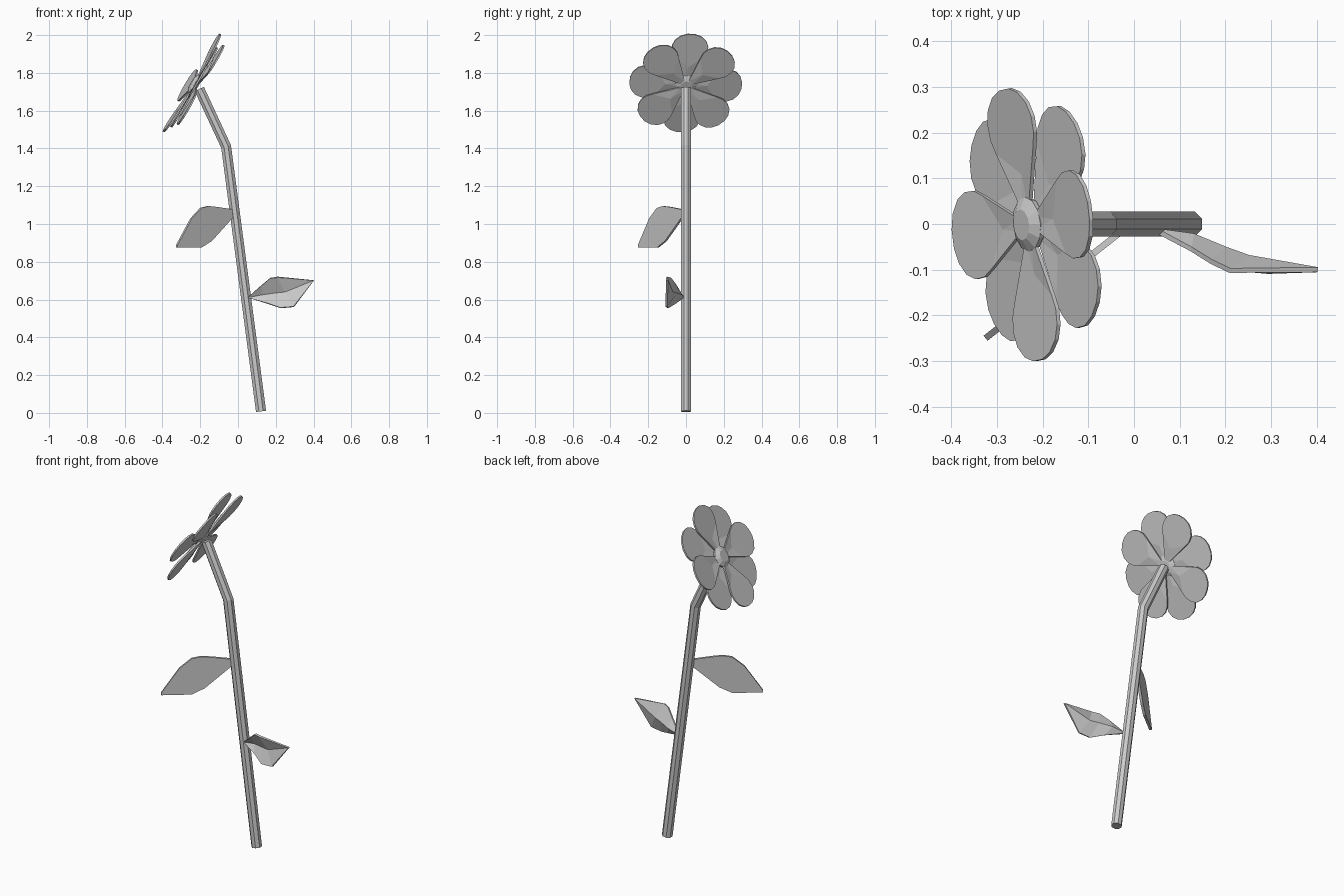
import bpy, bmesh, math
from mathutils import Vector, Matrix

if "Cube" in bpy.data.objects:
    bpy.data.objects.remove(bpy.data.objects["Cube"])


def make_object(name, verts, faces, thickness=0.0, matrix=None):
    bm = bmesh.new()
    vs = [bm.verts.new(v) for v in verts]
    for f in faces:
        bm.faces.new([vs[i] for i in f])
    bmesh.ops.recalc_face_normals(bm, faces=bm.faces)
    mesh = bpy.data.meshes.new(name)
    bm.to_mesh(mesh)
    bm.free()
    ob = bpy.data.objects.new(name, mesh)
    bpy.context.collection.objects.link(ob)
    if matrix:
        ob.matrix_world = matrix
    if thickness:
        mod = ob.modifiers.new("thickness", 'SOLIDIFY')
        mod.thickness = thickness
        mod.offset = 0
    return ob


def lathe_faces(rings, n):
    faces = [[r * n + i, r * n + (i + 1) % n, (r + 1) * n + (i + 1) % n, (r + 1) * n + i]
             for r in range(rings - 1) for i in range(n)]
    return faces + [list(range(n)), list(range((rings - 1) * n, rings * n))]


# Bent octagonal stem, each ring lying across the local direction
path = [Vector(p) for p in ((0.122, 0, 0.008), (-0.063, 0, 1.41), (-0.205, 0, 1.715))]
SIDES, R = 8, 0.029
verts = []
for i, p in enumerate(path):
    d = Vector((0, 0, 0))
    if i > 0:
        d += (p - path[i - 1]).normalized()
    if i < 2:
        d += (path[i + 1] - p).normalized()
    d.normalize()
    side = Vector((0, 1, 0))
    across = side.cross(d)
    for k in range(SIDES):
        a = 2 * math.pi * (k + 0.5) / SIDES
        verts.append(p + R * (math.cos(a) * across + math.sin(a) * side))
make_object("stem", verts, lathe_faces(3, SIDES))

# Flower head frame: z faces out of the bloom, x points to its top
n = Vector((-0.862, -0.083, 0.507)).normalized()
x = Vector((0.507, 0, 0.862))
x = (x - n * x.dot(n)).normalized()
y = n.cross(x)
head = Matrix.Translation((-0.227, 0, 1.737)) @ Matrix((x, y, n)).transposed().to_4x4()

# Eight petals in two layers, four in front and four behind
HALF = [(0.03, 0.014), (0.165, 0.082), (0.195, 0.095), (0.23, 0.096),
        (0.262, 0.083), (0.287, 0.055), (0.299, 0.02)]


def petal(name, angle, z_base, z_tip):
    def height(r):
        return z_base + (z_tip - z_base) * (r - 0.03) / 0.27
    outline = [(r, -w) for r, w in HALF] + [(r, w) for r, w in reversed(HALF)]
    vs = [(r, w, height(r)) for r, w in outline]
    vs.append((0.11, 0, height(0.11) - 0.007))
    m = len(outline)
    tip = list(range(1, m - 1))
    faces = [[0, 1, m], [m - 2, m - 1, m], [m - 1, 0, m], tip + [m]]
    make_object(name, vs, faces, 0.009,
                head @ Matrix.Rotation(math.radians(angle), 4, 'Z'))


for k in range(4):
    petal(f"front_petal_{k + 1}", 6 + 90 * k, 0.004, 0.02)
    petal(f"back_petal_{k + 1}", 51 + 90 * k, -0.010, -0.014)

# Domed button in the middle of the bloom
SEG = 12
rings = [(0.03, -0.016), (0.058, -0.002), (0.06, 0.009), (0.034, 0.023)]
verts = [(r * math.cos(2 * math.pi * k / SEG), r * math.sin(2 * math.pi * k / SEG), z)
         for r, z in rings for k in range(SEG)]
make_object("flower_centre", verts, lathe_faces(4, SEG), matrix=head)

# Upper leaf: a flat drooping blade, profile as (distance out, height)
blade = [(-0.03, 1.075), (0.09, 1.09), (0.15, 1.095), (0.2, 1.085), (0.265, 1.03),
         (0.362, 0.888), (0.362, 0.875), (0.2, 0.875), (0.13, 0.91), (-0.03, 1.05)]
verts = [(-0.04 - 0.786 * s, -0.026 - 0.618 * s, z) for s, z in blade]
make_object("upper_leaf", verts, [list(range(len(blade)))], 0.014)

# Lower leaf: folded along the midrib
rib = [(0.05, -0.015, 0.61), (0.13, -0.026, 0.625), (0.2, -0.055, 0.635),
       (0.25, -0.073, 0.64), (0.402, -0.1, 0.702)]
top = [(0.125, -0.055, 0.675), (0.17, -0.083, 0.713), (0.21, -0.102, 0.719)]
low = [(0.155, -0.06, 0.58), (0.225, -0.098, 0.556), (0.295, -0.104, 0.562)]
make_object("lower_leaf", rib + top + low,
            [[0, 1, 5], [1, 2, 6, 5], [2, 3, 7, 6], [3, 4, 7],
             [0, 8, 1], [1, 8, 9, 2], [2, 9, 10, 3], [3, 10, 4]], 0.011)
